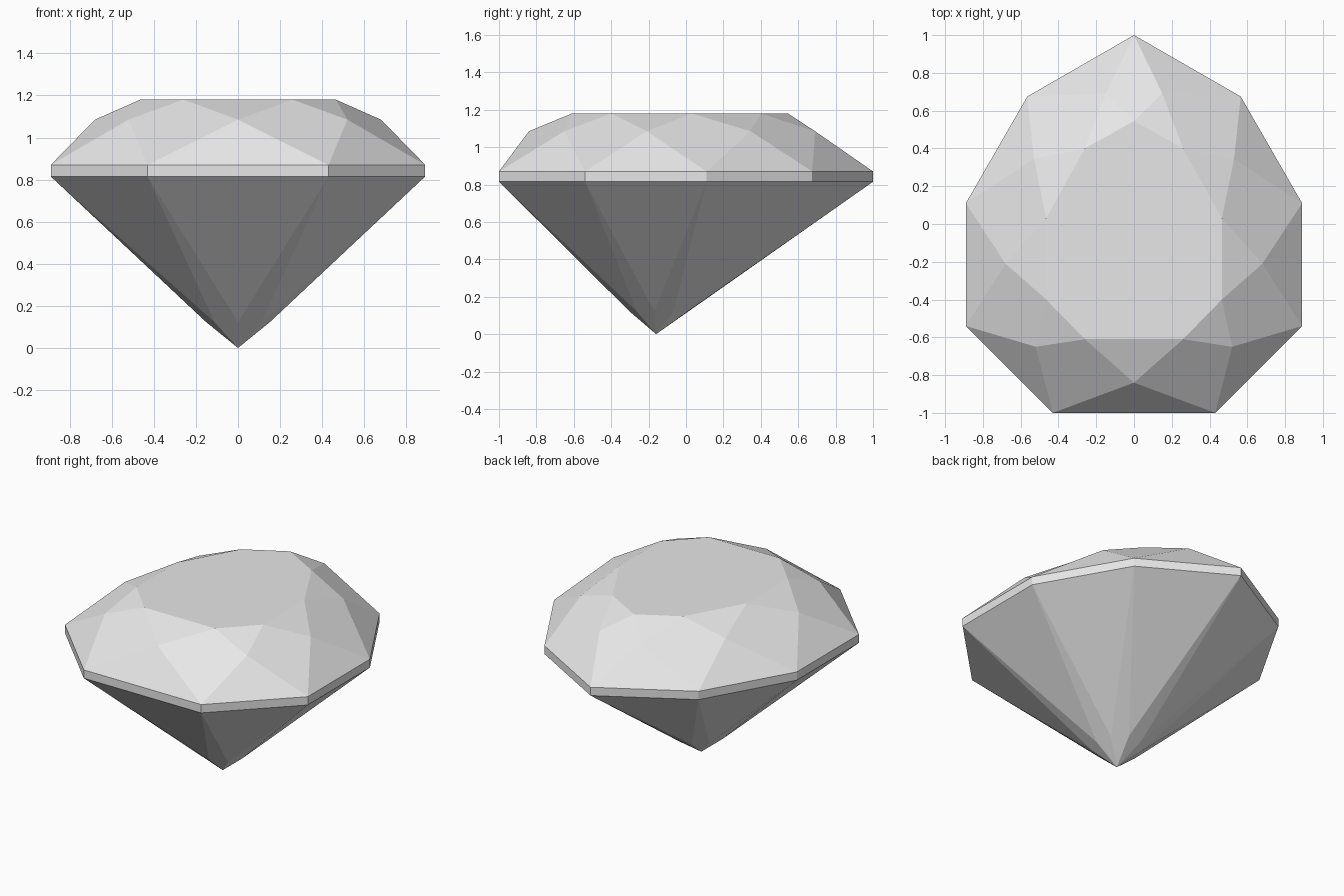
import bpy
import bmesh
from mathutils import Vector

cube = bpy.data.objects.get("Cube")
if cube:
    bpy.data.objects.remove(cube, do_unlink=True)

GIRDLE_LOW, GIRDLE_TOP, TABLE = 0.815, 0.87, 1.18
CULET = Vector((0, -0.16, 0))

grey = bpy.data.materials.new("light grey stone")
grey.use_nodes = True
colour = (0.8, 0.8, 0.8, 1)
grey.diffuse_color = colour
grey.node_tree.nodes["Principled BSDF"].inputs["Base Color"].default_value = colour


def mirrored_ring(half, z):
    """Close a right-hand half outline into a ring; half[0] lies on the axis."""
    left = [(-x, y) for x, y in reversed(half) if x > 0]
    return [Vector((x, y, z)) for x, y in half + left]


# Pear outlines, from the point at the back round the left side to the front
girdle = [(0, 1), (0.565, 0.675), (0.89, 0.11), (0.89, -0.54), (0.43, -1)]
table = [(0, 0.545), (0.26, 0.4), (0.465, 0.03), (0.465, -0.4), (0.26, -0.61)]
star = [(0.15, 0.69), (0.53, 0.345), (0.68, -0.21), (0.52, -0.65), (0, -0.84)]

low_pts = mirrored_ring(girdle, GIRDLE_LOW)
top_pts = mirrored_ring(girdle, GIRDLE_TOP)
table_pts = mirrored_ring(table, TABLE)
# Star points sit between the girdle corners, the fifth one on the axis
star_pts = [Vector((x, y, 1.085)) for x, y in star]
star_pts += [Vector((-p.x, p.y, p.z)) for p in reversed(star_pts[:-1])]
n = len(low_pts)

# Lower facet tips near the culet, pushed out so the main facets stay flat
tip_pts = []
for i in range(n):
    out = (low_pts[i] + low_pts[(i + 1) % n]) / 2 - CULET
    tip_pts.append(CULET + 0.15 * Vector((out.x * 1.13, out.y * 1.13, out.z)))

bm = bmesh.new()
low, top, tab, mid, tip = [[bm.verts.new(p) for p in pts] for pts in
                           (low_pts, top_pts, table_pts, star_pts, tip_pts)]
culet = bm.verts.new(CULET)

bm.faces.new(tab)
for i in range(n):
    j, h = (i + 1) % n, (i - 1) % n
    bm.faces.new((tab[i], tab[j], mid[i]))          # star facet
    bm.faces.new((top[i], mid[i], top[j]))          # upper girdle facet
    bm.faces.new((tab[i], mid[i], top[i], mid[h]))  # crown main facet
    bm.faces.new((low[i], top[i], top[j], low[j]))  # girdle band
    bm.faces.new((low[i], low[j], tip[i]))          # lower girdle facet
    bm.faces.new((low[i], tip[i], culet, tip[h]))   # pavilion main facet
bmesh.ops.recalc_face_normals(bm, faces=bm.faces)

mesh = bpy.data.meshes.new("cut_gemstone")
bm.to_mesh(mesh)
bm.free()
mesh.materials.append(grey)
gem = bpy.data.objects.new("cut_gemstone", mesh)
bpy.context.collection.objects.link(gem)
